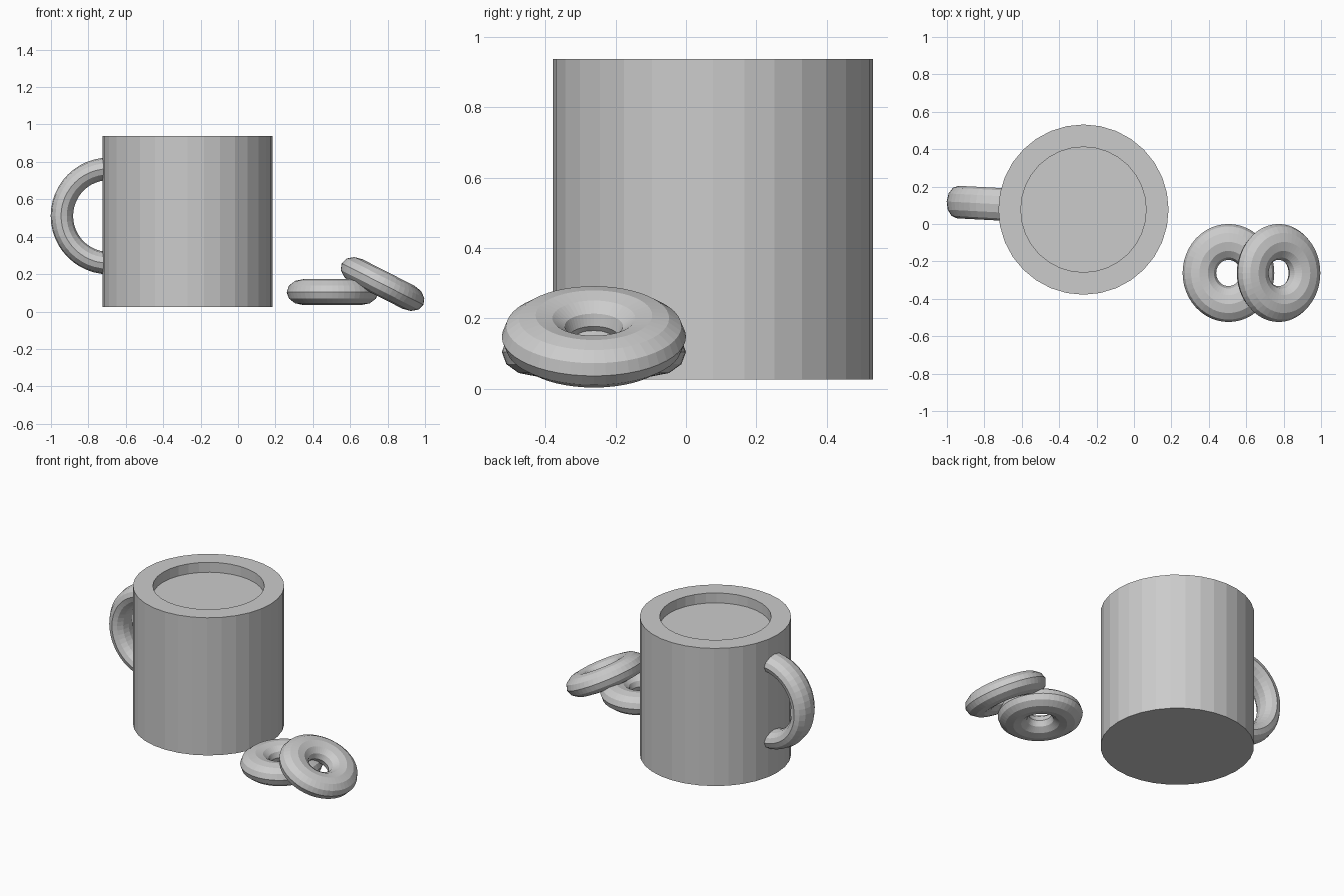
import bpy, bmesh, math

if "Cube" in bpy.data.objects:
    bpy.data.objects.remove(bpy.data.objects["Cube"])

grey = bpy.data.materials.new("plain grey")
grey.diffuse_color = (0.6, 0.6, 0.6, 1.0)
grey.use_nodes = True
grey.node_tree.nodes["Principled BSDF"].inputs["Base Color"].default_value = grey.diffuse_color


def torus(name, major, minor, loc, rot=(0, 0, 0), scale=(1, 1, 1)):
    """Flat shaded ring lying in its local xy plane."""
    bpy.ops.mesh.primitive_torus_add(major_radius=major, minor_radius=minor,
                                     major_segments=48, minor_segments=12,
                                     location=loc, rotation=rot)
    ob = bpy.context.object
    ob.name = name
    ob.scale = scale
    ob.data.materials.append(grey)
    return ob


# Mug body: 32-sided cylinder with a shallow sunken top (the drink surface)
bpy.ops.mesh.primitive_cylinder_add(vertices=32, radius=0.455, depth=0.913,
                                    location=(-0.27, 0.077, 0.4815))
mug = bpy.context.object
mug.name = "mug_body"
mug.data.materials.append(grey)
bm = bmesh.new()
bm.from_mesh(mug.data)
top = max(bm.faces, key=lambda f: f.calc_center_median().z)
bmesh.ops.inset_region(bm, faces=[top], thickness=0.12)
floor = bmesh.ops.extrude_face_region(bm, geom=[top])["geom"]
bmesh.ops.translate(bm, vec=(0, 0, -0.066),
                    verts=[v for v in floor if isinstance(v, bmesh.types.BMVert)])
if top.is_valid:
    bmesh.ops.delete(bm, geom=[top], context="FACES_ONLY")
bmesh.ops.recalc_face_normals(bm, faces=bm.faces)
bm.to_mesh(mug.data)
bm.free()

# Handle: upright ring half sunk in the mug, turned slightly about z
torus("mug_handle", 0.252, 0.06, (-0.69, 0.104, 0.511),
      rot=(math.pi / 2, 0, math.radians(-3)), scale=(1, 1, 1.45))

# Two doughnuts, the second leaning on the first
for name, x, z, tilt in (("flat_doughnut", 0.505, 0.104, 0),
                         ("leaning_doughnut", 0.773, 0.147, 27)):
    torus(name, 0.166, 0.096, (x, -0.262, z),
          rot=(0, math.radians(tilt), 0), scale=(0.935, 1, 0.72))
